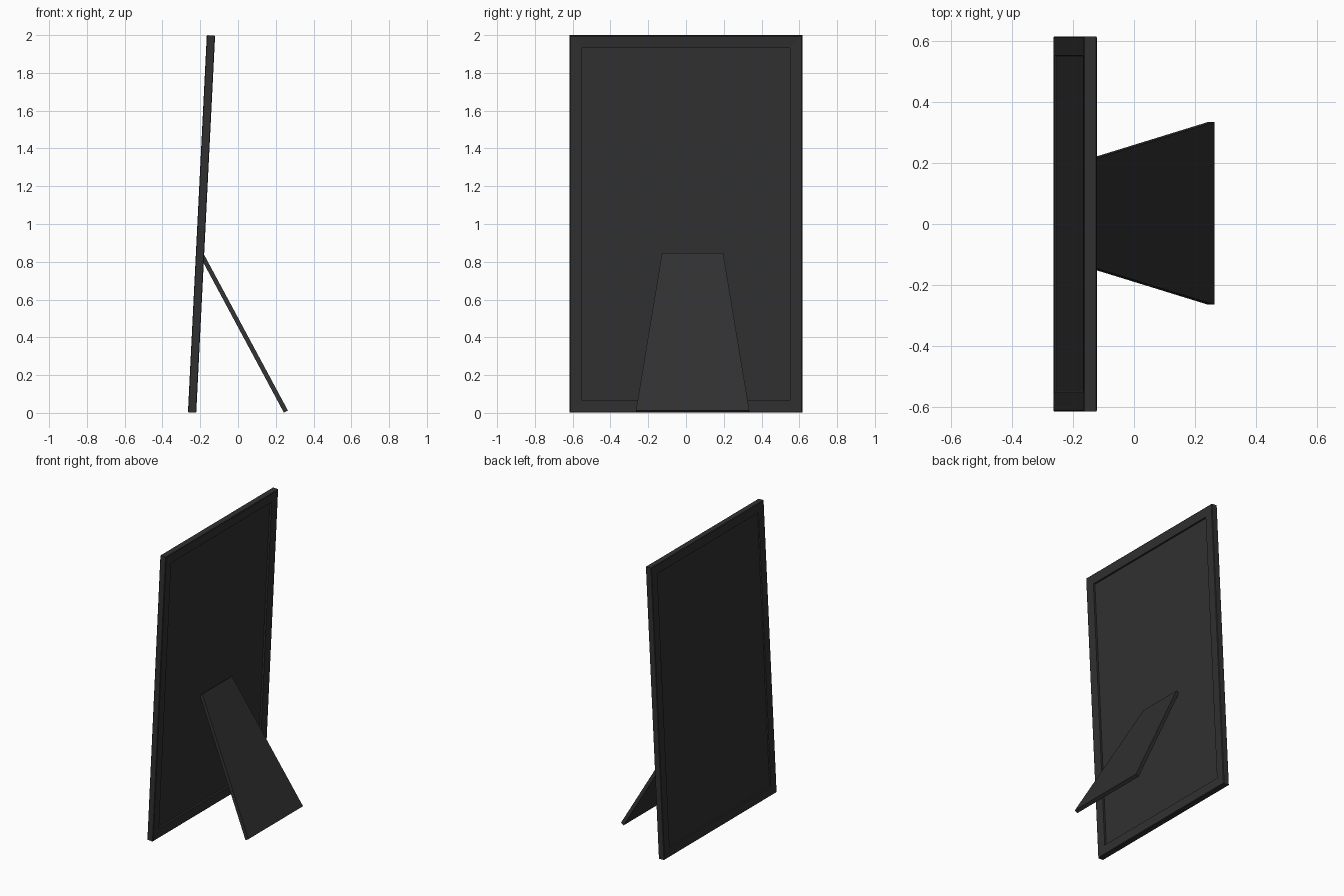
import bpy, bmesh, math
from mathutils import Matrix

if "Cube" in bpy.data.objects:
    bpy.data.objects.remove(bpy.data.objects["Cube"])

DARK = bpy.data.materials.new("dark_grey")
DARK.diffuse_color = (0.03, 0.03, 0.03, 1)
DARK.use_nodes = True
DARK.node_tree.nodes["Principled BSDF"].inputs["Base Color"].default_value = DARK.diffuse_color

# leaning frame space: x = thickness (front at 0), z = up along the frame
LEAN = math.atan(0.1 / 2.0)
POSE = Matrix.Translation((-0.265, 0, 0.001)) @ Matrix.Rotation(LEAN, 4, 'Y')
POSE = Matrix.Translation((0, 0, 0.044 * math.sin(LEAN))) @ POSE
H, W = 1.999, 0.616


def finish(name, bm, matrix=None):
    if matrix:
        bm.transform(matrix)
    bmesh.ops.recalc_face_normals(bm, faces=bm.faces[:])
    me = bpy.data.meshes.new(name)
    bm.to_mesh(me)
    bm.free()
    me.materials.append(DARK)
    ob = bpy.data.objects.new(name, me)
    bpy.context.collection.objects.link(ob)


# mitred frame: (inset, thickness) profile swept round the four corners
profile = [(0, 0.003), (0, 0.041), (0.004, 0.044), (0.066, 0.041),
           (0.066, 0.006), (0.062, 0.0), (0.003, 0.0)]
bm = bmesh.new()
rings = []
for sy, top in ((-1, 0), (1, 0), (1, 1), (-1, 1)):
    rings.append([bm.verts.new((t, sy * (W - i), H - i if top else i))
                  for i, t in profile])
n = len(profile)
for k in range(4):
    a, b = rings[k], rings[(k + 1) % 4]
    for j in range(n):
        bm.faces.new((a[j], a[(j + 1) % n], b[(j + 1) % n], b[j]))
finish("frame_border", bm, POSE)

# recessed panel
bm = bmesh.new()
bmesh.ops.create_cube(bm, size=1, matrix=Matrix.Translation((0.017, 0, H / 2))
                      @ Matrix.Diagonal((0.022, 2 * (W - 0.063), H - 0.126, 1)))
finish("panel", bm, POSE)

# tapered easel leg: side profile (x, z, half width)
leg = [(-0.184, 0.846, 0.162), (0.264, 0.013, 0.3),
       (0.243, 0.001, 0.3), (-0.204, 0.834, 0.162)]
bm = bmesh.new()
sides = [[bm.verts.new((x, 0.035 + s * w, z)) for x, z, w in leg] for s in (-1, 1)]
for s in sides:
    bm.faces.new(s)
for j in range(4):
    k = (j + 1) % 4
    bm.faces.new((sides[0][j], sides[0][k], sides[1][k], sides[1][j]))
finish("easel_leg", bm)
